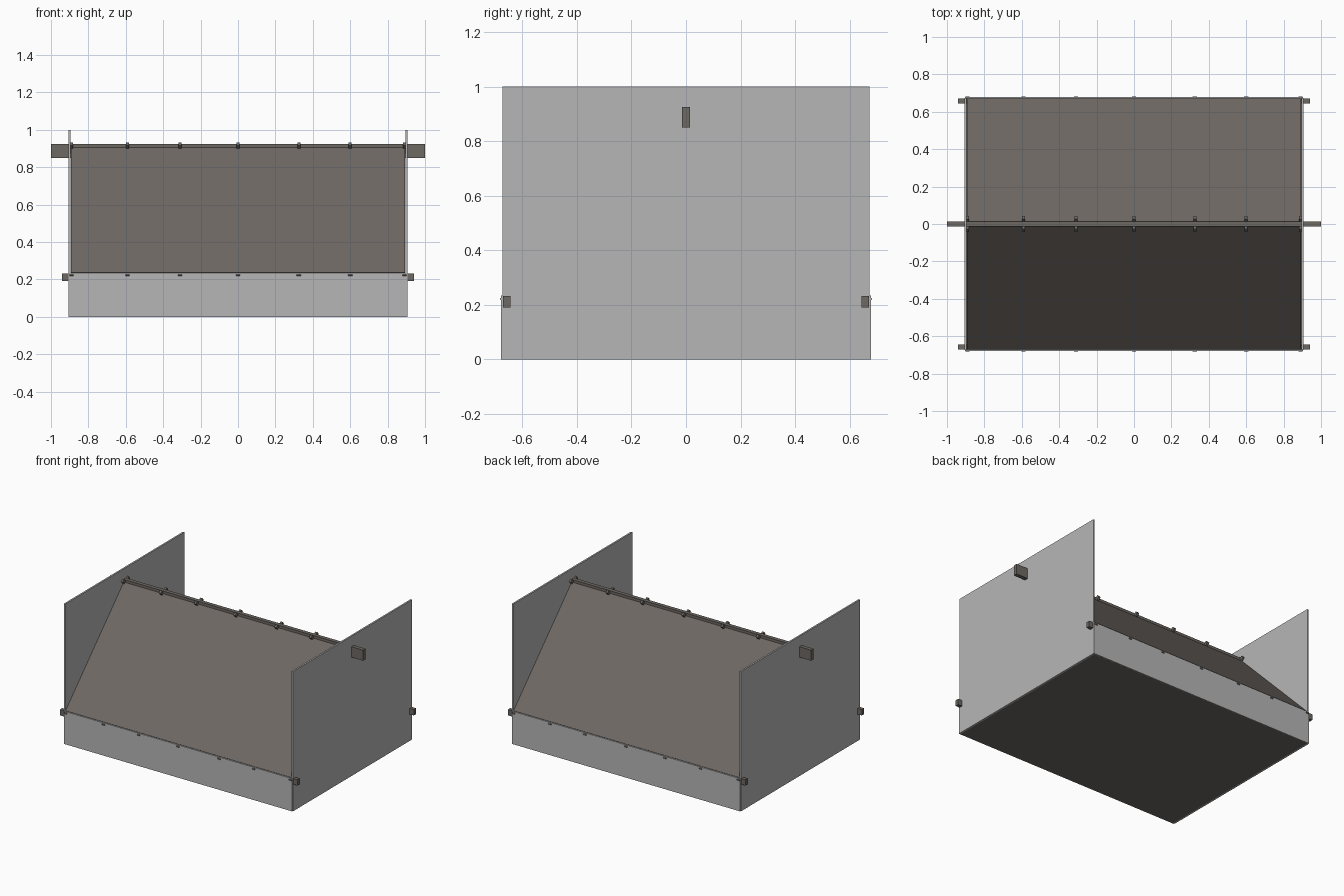
import bpy
from math import atan2, hypot, radians, sin, cos

if "Cube" in bpy.data.objects:
    bpy.data.objects.remove(bpy.data.objects["Cube"], do_unlink=True)


def material(name, colour):
    m = bpy.data.materials.new(name)
    m.use_nodes = True
    m.diffuse_color = (*colour, 1)
    m.node_tree.nodes["Principled BSDF"].inputs["Base Color"].default_value = (*colour, 1)
    return m


grey = material("light grey", (0.47, 0.47, 0.47))
brown = material("dark taupe", (0.155, 0.138, 0.124))


def box(name, centre, size, mat, tilt=0):
    bpy.ops.mesh.primitive_cube_add(size=1, location=centre, rotation=(tilt, 0, 0))
    ob = bpy.context.object
    ob.name = name
    ob.scale = size
    ob.data.materials.append(mat)
    return ob


# Floor
box("floor", (0, 0, 0.004), (1.79, 1.345, 0.008), brown)

# Tall end walls
for name, s in (("right", -1), ("left", 1)):
    box(name + "_end_wall", (s * 0.901, 0, 0.5), (0.012, 1.345, 1), grey)

# Ridge beam
box("ridge_beam", (0, 0, 0.8875), (2, 0.028, 0.075), brown)

# Low walls, eave beams and sloped panels, with their clips
clip_x = (-0.89, -0.59, -0.31, 0, 0.325, 0.6, 0.89)
low, high, thick = (0.672, 0.237), (0.013, 0.907), 0.01
run, rise = low[0] - high[0], high[1] - low[1]
angle = atan2(rise, run)
for name, s in (("front", -1), ("back", 1)):
    box(name + "_low_wall", (0, s * 0.673, 0.117), (1.808, 0.01, 0.234), grey)
    box(name + "_eave_beam", (0, s * 0.657, 0.212), (1.88, 0.026, 0.042), brown)
    mid_y = (low[0] + high[0]) / 2 - sin(angle) * thick / 2
    mid_z = (low[1] + high[1]) / 2 - cos(angle) * thick / 2
    box(name + "_slope_panel", (0, s * mid_y, mid_z),
        (1.788, hypot(run, rise), thick), brown, -s * angle)
    for x in clip_x:
        box(name + "_ridge_clip", (x, s * 0.026, 0.916), (0.016, 0.022, 0.026), brown, -s * radians(45))
        box(name + "_eave_clip", (x, s * 0.67, 0.222), (0.022, 0.018, 0.018), brown, radians(45))
